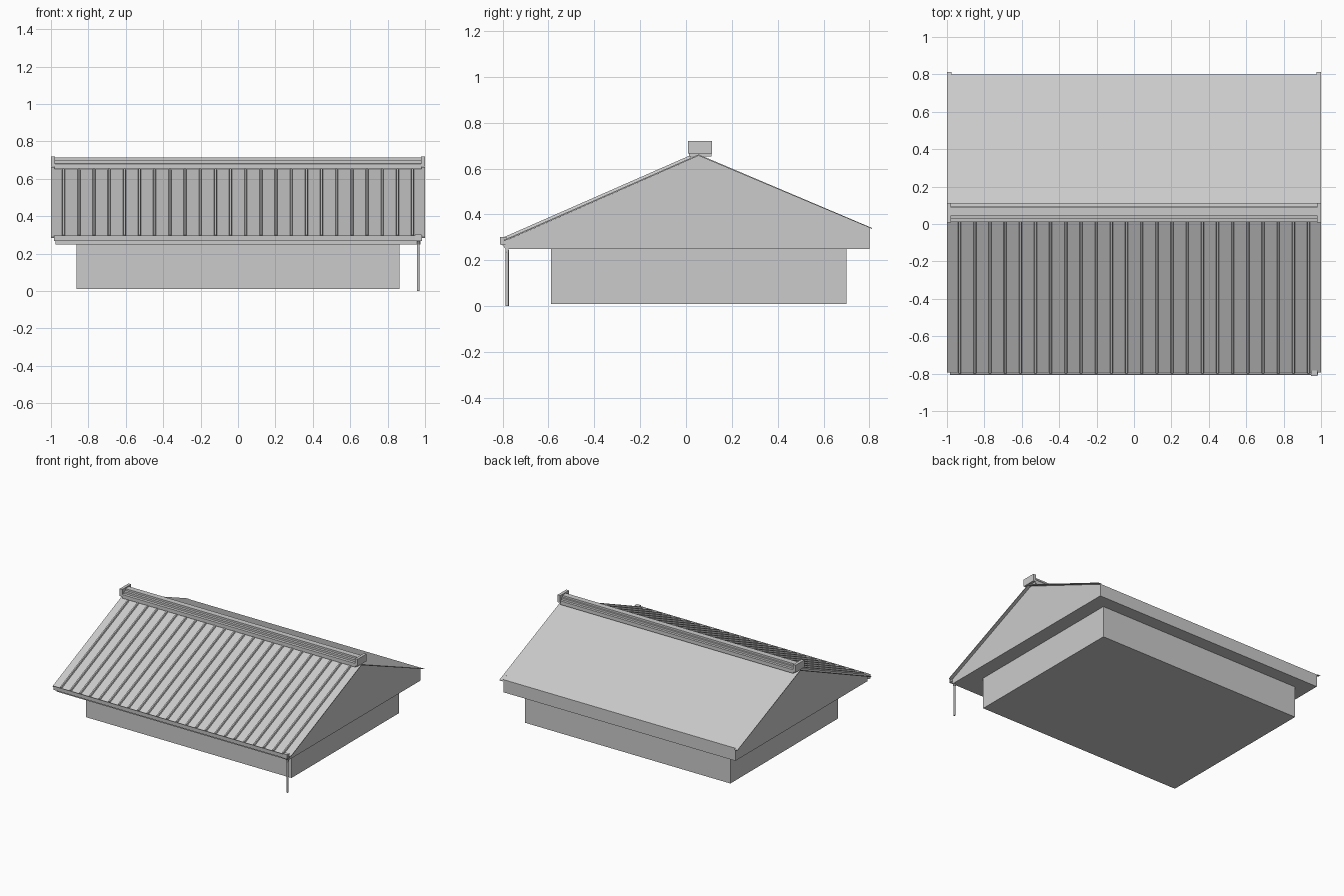
import bpy, bmesh
from mathutils import Vector

if "Cube" in bpy.data.objects:
    bpy.data.objects.remove(bpy.data.objects["Cube"])


def prism(name, profile, x0, x1):
    """Extrude a closed (y, z) profile along x."""
    bm = bmesh.new()
    a = [bm.verts.new((x0, y, z)) for y, z in profile]
    b = [bm.verts.new((x1, y, z)) for y, z in profile]
    n = len(profile)
    bm.faces.new(a)
    bm.faces.new(b[::-1])
    for i in range(n):
        j = (i + 1) % n
        bm.faces.new((a[j], a[i], b[i], b[j]))
    bmesh.ops.recalc_face_normals(bm, faces=bm.faces)
    me = bpy.data.meshes.new(name)
    bm.to_mesh(me)
    bm.free()
    ob = bpy.data.objects.new(name, me)
    bpy.context.collection.objects.link(ob)
    return ob


def box(name, x0, x1, y0, y1, z0, z1):
    return prism(name, [(y0, z0), (y1, z0), (y1, z1), (y0, z1)], x0, x1)


APEX = (0.055, 0.662)
FRONT = (-0.795, 0.289)
BACK = (0.80, 0.346)
T = 0.006  # sheet thickness

# wall block
box("walls", -0.863, 0.863, -0.59, 0.70, 0.01, 0.25)

# closed gable body with flat soffit
prism("gable_body", [(-0.787, 0.25), (0.80, 0.25), (BACK[0], BACK[1] - T),
                     (APEX[0], APEX[1] - T), (-0.787, 0.286)], -0.975, 0.975)

# thin roof sheets
prism("roof_sheet", [FRONT, APEX, BACK, (BACK[0], BACK[1] - T),
                     (APEX[0], APEX[1] - T), (FRONT[0], FRONT[1] - T)], -0.975, 0.975)

# verge trims, overhanging slightly at the back eave
tip = (0.812, 0.341)
for side, x0, x1 in (("left", -1.0, -0.975), ("right", 0.975, 1.0)):
    prism("verge_trim_" + side, [FRONT, APEX, tip, (tip[0], tip[1] - 0.004),
                                 (APEX[0], APEX[1] - T), (FRONT[0], FRONT[1] - T)], x0, x1)

# standing seams on the front slope
f, a = Vector((0, *FRONT)), Vector((0, *APEX))
up = Vector((0, -(a - f).z, (a - f).y)).normalized() * 0.011
end = f.lerp(a, 0.96)
for i in range(24):
    x = -0.932 + i * 0.0811
    bm = bmesh.new()
    rings = []
    for p in (f, end):
        rings.append([bm.verts.new(p + up * h + Vector((x + dx, 0, 0)))
                      for dx, h in ((-0.008, -0.1), (-0.005, 1), (0.005, 1), (0.008, -0.1))])
    for j in range(4):
        k = (j + 1) % 4
        bm.faces.new((rings[0][j], rings[0][k], rings[1][k], rings[1][j]))
    bm.faces.new(rings[0])
    bm.faces.new(rings[1][::-1])
    bmesh.ops.recalc_face_normals(bm, faces=bm.faces)
    me = bpy.data.meshes.new("roof_seam")
    bm.to_mesh(me)
    bm.free()
    bpy.context.collection.objects.link(bpy.data.objects.new("roof_seam", me))

# stepped ridge cap with block ends
prism("ridge_cap", [(0.012, 0.652), (0.012, 0.680), (0.030, 0.682), (0.030, 0.697),
                    (0.045, 0.699), (0.045, 0.713), (0.088, 0.713), (0.088, 0.699),
                    (0.097, 0.697), (0.097, 0.682), (0.112, 0.680), (0.112, 0.652)],
      -0.98, 0.98)
for side, x0 in (("left", -1.0), ("right", 0.978)):
    box("ridge_end_" + side, x0, x0 + 0.022, 0.008, 0.113, 0.665, 0.72)

# open front gutter
prism("gutter", [(-0.787, 0.267), (-0.806, 0.267), (-0.808, 0.297), (-0.804, 0.297),
                 (-0.802, 0.272), (-0.787, 0.272)], -0.985, 0.985)

# outlet head, funnel and downpipe
box("outlet_head", 0.947, 0.981, -0.812, -0.784, 0.268, 0.302)
prism("outlet_elbow", [(-0.803, 0.27), (-0.784, 0.27), (-0.774, 0.25),
                       (-0.774, 0.235), (-0.786, 0.235), (-0.788, 0.25)], 0.956, 0.971)
bpy.ops.mesh.primitive_cylinder_add(vertices=12, radius=0.007, depth=0.245,
                                    location=(0.9635, -0.78, 0.1225))
bpy.context.object.name = "downpipe"
bpy.ops.object.shade_smooth_by_angle()
